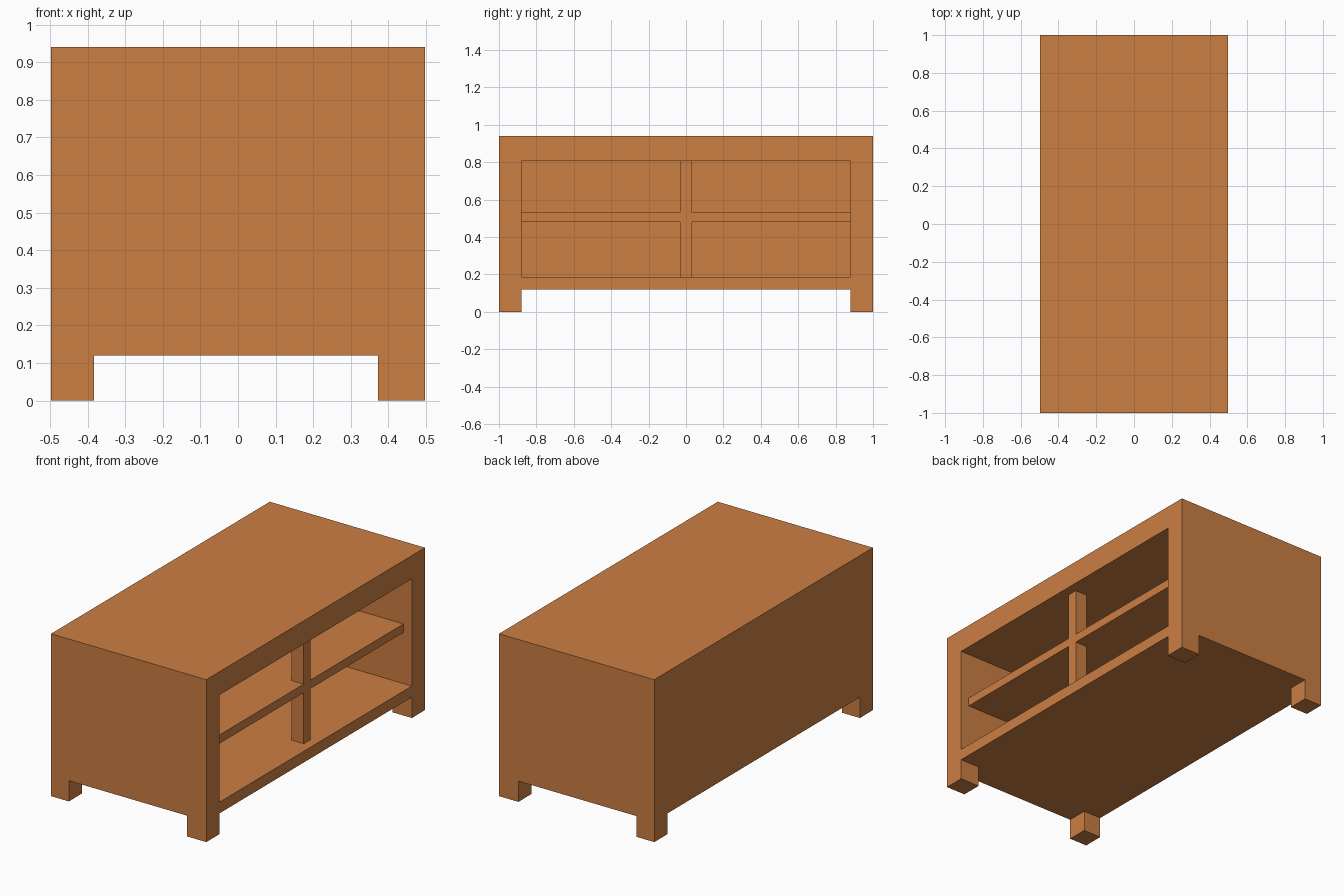
import bpy

if "Cube" in bpy.data.objects:
    bpy.data.objects.remove(bpy.data.objects["Cube"])

wood = bpy.data.materials.new("wood")
wood.diffuse_color = (0.6, 0.21, 0.055, 1)
wood.use_nodes = True
wood.node_tree.nodes["Principled BSDF"].inputs["Base Color"].default_value = wood.diffuse_color


def box(name, x, y, z):
    """Box spanning the given (low, high) ranges."""
    mid = [(a + b) / 2 for a, b in (x, y, z)]
    bpy.ops.mesh.primitive_cube_add(size=1, location=mid)
    ob = bpy.context.object
    ob.name = ob.data.name = name
    size = [b - a for a, b in (x, y, z)]
    for v in ob.data.vertices:
        v.co = [c * s for c, s in zip(v.co, size)]
    ob.data.materials.append(wood)
    return ob


def cut(target, *ranges):
    """Subtract a box from the target and discard the cutter."""
    cutter = box("cutter", *ranges)
    cutter.hide_render = True
    mod = target.modifiers.new("cut", 'BOOLEAN')
    mod.operation = 'DIFFERENCE'
    mod.solver = 'EXACT'
    mod.object = cutter
    bpy.context.view_layer.objects.active = target
    bpy.ops.object.modifier_apply(modifier=mod.name)
    bpy.data.objects.remove(cutter, do_unlink=True)


BACK = -0.385       # inner face of the back panel
FRONT = 0.443       # recessed front of shelf and posts

# Cabinet body with four corner legs left by two crossing underside slots
body = box("cabinet_body", (-0.497, 0.497), (-1, 1), (0, 0.94))
cut(body, (-0.383, 0.373), (-1.2, 1.2), (-0.2, 0.12))
cut(body, (-0.7, 0.7), (-0.88, 0.88), (-0.2, 0.12))

# Open compartment facing +x
cut(body, (BACK, 0.7), (-0.88, 0.88), (0.185, 0.805))

# Middle shelf and the slim posts above and below it
box("shelf", (BACK, FRONT), (-0.88, 0.88), (0.48, 0.53))
for name, z in (("lower_post", (0.185, 0.48)), ("upper_post", (0.53, 0.805))):
    box(name, (FRONT - 0.077, FRONT), (-0.032, 0.032), z)
